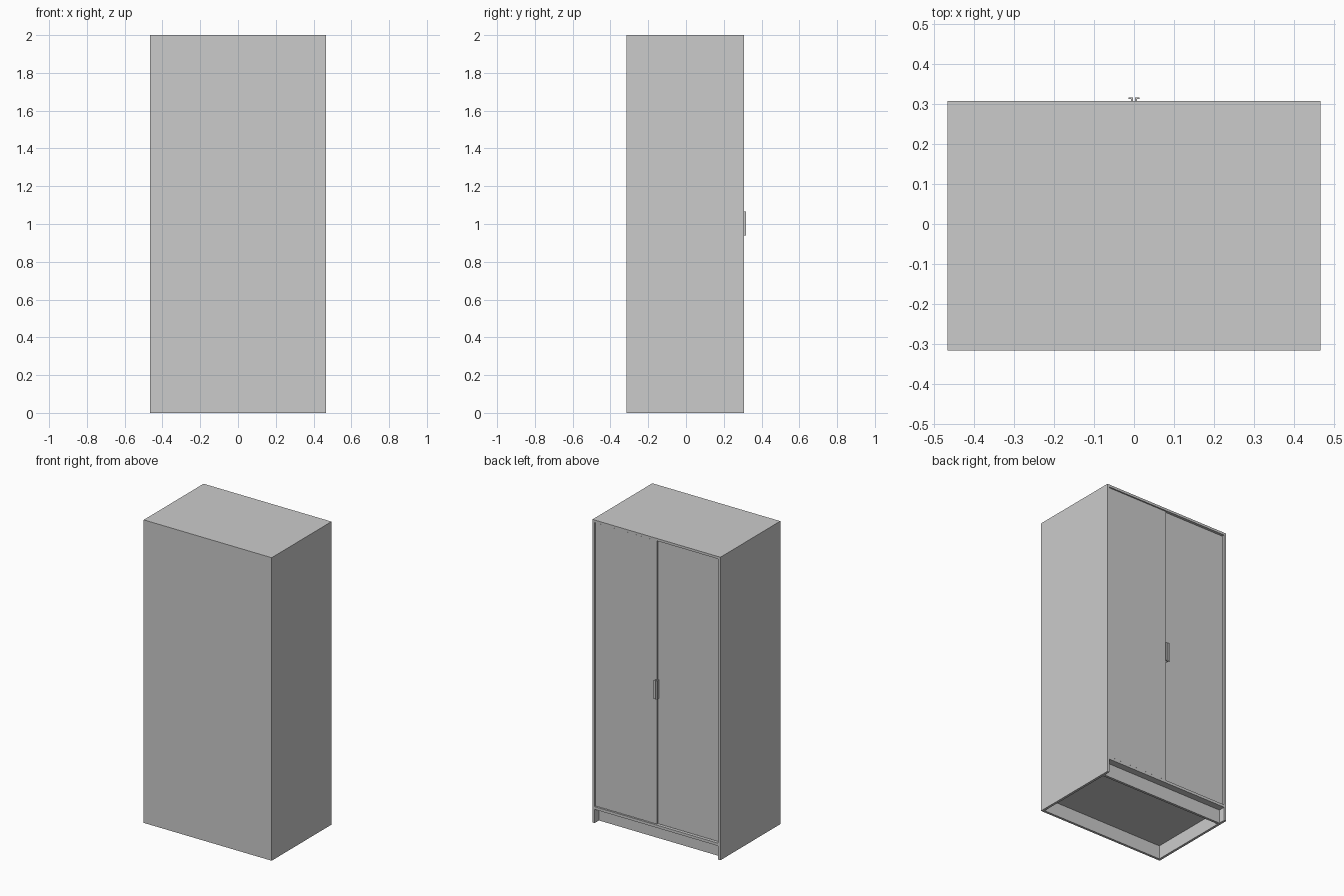
import bpy

if "Cube" in bpy.data.objects:
    bpy.data.objects.remove(bpy.data.objects["Cube"])

# One flat grey for the whole wardrobe
grey = bpy.data.materials.new("light grey")
grey.diffuse_color = (0.6, 0.6, 0.6, 1)
grey.use_nodes = True
grey.node_tree.nodes["Principled BSDF"].inputs["Base Color"].default_value = grey.diffuse_color


def box(name, x, y, z):
    """Box spanning the given (min, max) ranges."""
    bpy.ops.mesh.primitive_cube_add(size=1)
    ob = bpy.context.object
    ob.name = name
    ob.location = [(a + b) / 2 for a, b in (x, y, z)]
    ob.scale = [b - a for a, b in (x, y, z)]
    bpy.ops.object.transform_apply(location=True, rotation=False, scale=True)
    ob.data.materials.append(grey)
    return ob


W = 0.467                  # half width
BACK, FRONT = -0.316, 0.308
T = 0.016                  # board thickness
IN = W - T                 # inner half width

# Carcass
for side, s in (("left", -1), ("right", 1)):
    box(side + "_side_panel", sorted((s * IN, s * W)), (BACK, FRONT), (0, 2))
box("top_panel", (-IN, IN), (BACK, FRONT), (2 - T, 2))
box("back_panel", (-IN, IN), (BACK, BACK + T), (0, 2 - T))
box("bottom_panel", (-IN, IN), (BACK + T, FRONT), (0.09, 0.108))

# Recessed plinth under the doors
box("plinth", (-IN, IN), (FRONT - 0.061, FRONT - 0.045), (0, 0.09))

# Inset doors, one standing slightly ahead of the other
G = 0.003
for side, s, face in (("left", -1, FRONT - 0.014), ("right", 1, FRONT - 0.005)):
    box(side + "_door", sorted((s * 0.001, s * (IN - G))),
        (face - 0.016, face), (0.112, 2 - T - G))
    # Handle: stem and flat grip
    box(side + "_handle_stem", sorted((s * 0.003, s * 0.008)),
        (face - 0.002, 0.315), (0.94, 1.065))
    box(side + "_handle_grip", sorted((s * 0.002, s * 0.014)),
        (0.313, 0.317), (0.94, 1.065))
